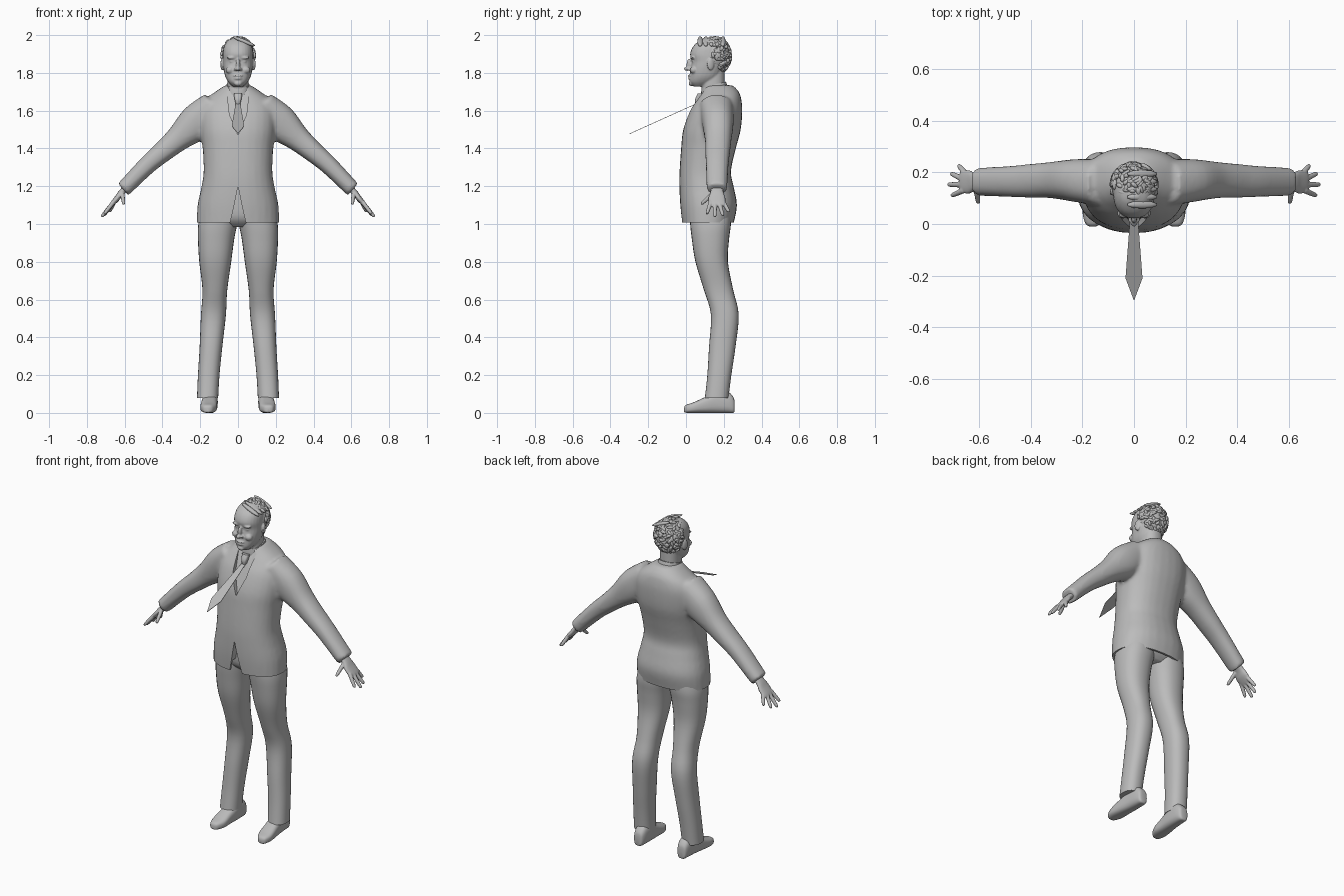
import bpy, bmesh, math, random
from mathutils import Vector, Matrix

cube = bpy.data.objects.get("Cube")
if cube:
    bpy.data.objects.remove(cube, do_unlink=True)

grey = bpy.data.materials.new("plain grey")
grey.use_nodes = True
grey.diffuse_color = (0.5, 0.5, 0.5, 1)
grey.node_tree.nodes["Principled BSDF"].inputs["Base Color"].default_value = (0.5, 0.5, 0.5, 1)


def finish(name, bm):
    """Turn a bmesh into a shaded object."""
    bmesh.ops.recalc_face_normals(bm, faces=bm.faces)
    mesh = bpy.data.meshes.new(name)
    bm.to_mesh(mesh)
    bm.free()
    mesh.materials.append(grey)
    obj = bpy.data.objects.new(name, mesh)
    bpy.context.collection.objects.link(obj)
    shade(obj)
    return obj


def shade(obj):
    obj.data.shade_smooth()
    obj.data.set_sharp_from_angle(angle=math.radians(45))


def spline(rows, steps):
    """Catmull-Rom resampling of section rows."""
    pts = [rows[0]] + list(rows) + [rows[-1]]
    out = []
    for i in range(len(rows) - 1):
        for k in range(steps):
            u = k / steps
            out.append([b + 0.5 * u * (c - a + u * (2*a - 5*b + 4*c - d + u * (3*(b - c) + d - a)))
                        for a, b, c, d in zip(*pts[i:i + 4])])
    return out + [list(rows[-1])]


def upright(t, a, b):
    return Vector((a, b, t))


def loft(name, rows, place=upright, power=2.3, sides=28, steps=4):
    """Skin rounded sections; a row is position, a min, a max, b min, b max."""
    bm = bmesh.new()
    rings = []
    for t, a0, a1, b0, b1 in spline(rows, steps):
        ring = []
        for i in range(sides):
            ang = math.tau * i / sides
            c, s = (math.copysign(abs(f) ** (2 / power), f) for f in (math.cos(ang), math.sin(ang)))
            ring.append(bm.verts.new(place(t, (a0 + a1 + c * (a1 - a0)) / 2, (b0 + b1 + s * (b1 - b0)) / 2)))
        rings.append(ring)
    for r, q in zip(rings, rings[1:]):
        for i in range(sides):
            j = (i + 1) % sides
            bm.faces.new((r[i], r[j], q[j], q[i]))
    bm.faces.new(rings[0])
    bm.faces.new(rings[-1])
    return finish(name, bm)


def body(rows):
    """Expand symmetric rows: height, half width, front, back."""
    return [(z, -w, w, f, b) for z, w, f, b in rows]


def blobs(name, items):
    """One mesh of ellipsoids, each with place, radii and rotation."""
    bm = bmesh.new()
    for loc, size, rot in items:
        m = Matrix.Translation(loc) @ rot.to_4x4() @ Matrix.Diagonal((*size, 1))
        bmesh.ops.create_icosphere(bm, subdivisions=2, radius=1, matrix=m)
    return finish(name, bm)


def prism(name, front, back):
    """Solid between two matching outlines."""
    bm = bmesh.new()
    f = [bm.verts.new(p) for p in front]
    b = [bm.verts.new(p) for p in back]
    bm.faces.new(f)
    bm.faces.new(b)
    for i in range(len(f)):
        j = (i + 1) % len(f)
        bm.faces.new((f[i], f[j], b[j], b[i]))
    return finish(name, bm)


def bake(obj):
    dg = bpy.context.evaluated_depsgraph_get()
    obj.data = bpy.data.meshes.new_from_object(obj.evaluated_get(dg))
    obj.modifiers.clear()
    shade(obj)


def fuse(name, parts, voxel, smooth):
    """Blend overlapping parts into one skin."""
    bm = bmesh.new()
    for p in parts:
        bm.from_mesh(p.data)
        bpy.data.objects.remove(p, do_unlink=True)
    obj = finish(name, bm)
    m = obj.modifiers.new("skin", 'REMESH')
    m.mode, m.voxel_size = 'VOXEL', voxel
    m = obj.modifiers.new("soften", 'SMOOTH')
    m.factor, m.iterations = 0.5, smooth
    bake(obj)
    return obj


def cut(obj, cutter):
    cutter.hide_render = True
    m = obj.modifiers.new("cut", 'BOOLEAN')
    m.operation, m.solver, m.object = 'DIFFERENCE', 'EXACT', cutter
    bake(obj)
    bpy.data.objects.remove(cutter, do_unlink=True)


def arm_space(side):
    """Along the arm, across it, and depth."""
    return lambda t, n, y: Vector((side * (0.2 + 0.75 * t + 0.66 * n), y, 1.56 - 0.66 * t + 0.75 * n))


# Jacket: torso and sleeves blended, then hem, vent and neckline cut
torso = loft("torso", body([
    (.95, .217, -.015, .245), (1.0, .218, -.021, .252), (1.1, .214, -.031, .27), (1.2, .193, -.035, .252),
    (1.28, .182, -.034, .238), (1.4, .187, -.026, .264), (1.5, .2, -.015, .29), (1.6, .2, .02, .298),
    (1.66, .17, .058, .293), (1.7, .12, .083, .28), (1.735, .068, .1, .248)]))
sleeves = [loft("sleeve", [
    (-.1, -.09, .08, .07, .25), (.03, -.1, .092, .085, .252), (.16, -.072, .064, .1, .241),
    (.27, -.058, .053, .102, .233), (.38, -.05, .047, .105, .225), (.556, -.056, .028, .11, .218)],
    arm_space(s)) for s in (1, -1)]
jacket = fuse("jacket", [torso] + sleeves, 0.011, 5)
cut(jacket, loft("hem_cutter", [(.9, -.4, .4, -.2, .5), (1.008, -.4, .4, -.2, .5)], power=8, steps=1))
cut(jacket, loft("lining_cutter", [(.98, -.206, .206, -.008, .24), (1.07, -.2, .2, -.015, .248)], steps=1))
vent = [(-.045, .99), (-.02, 1.1), (0, 1.2), (.02, 1.1), (.045, .99)]
cut(jacket, prism("vent_cutter", [(x, -.1, z) for x, z in vent], [(x, .04, z) for x, z in vent]))
neckline = [(0, 1.47), (.045, 1.58), (.066, 1.76), (-.066, 1.76), (-.045, 1.58)]
cut(jacket, prism("neckline_cutter", [(x, -.1, z) for x, z in neckline],
                  [(x, .42 * (z - 1.47) - .005, z) for x, z in neckline]))

# Trousers
loft("trouser_seat", body([(.985, .12, .06, .2), (1.03, .19, .02, .236), (1.12, .19, .012, .24),
                           (1.22, .17, .015, .22)]))
for side, label in ((1, "left"), (-1, "right")):
    loft(label + "_trouser_leg", [
        (.08, .105, .217, .1, .225), (.2, .098, .212, .113, .24), (.35, .083, .203, .122, .262),
        (.52, .064, .196, .132, .279), (.65, .057, .188, .095, .25), (.8, .036, .205, .05, .222),
        (.92, .02, .212, .031, .228), (1.0, .004, .21, .022, .238), (1.08, -.01, .19, .02, .236)],
        lambda t, a, b: Vector((side * a, b, t)))

    # Shoes, lofted from toe to heel
    loft(label + "_shoe", [
        (-.01, .15, .17, .006, .028), (0, .133, .187, .001, .042), (.04, .113, .199, 0, .056),
        (.1, .11, .195, 0, .083), (.16, .107, .188, 0, .11), (.22, .109, .182, 0, .112),
        (.25, .118, .174, 0, .085), (.257, .13, .162, .01, .06)],
        lambda t, a, b: Vector((side * a, t, b)), power=2.8)

    # Hand: palm with four fingers and a thumb
    arm = arm_space(side)
    parts = [loft("palm", [(.5, -.036, .002, .132, .196), (.57, -.035, -.003, .13, .198),
                           (.61, -.043, -.012, .118, .208), (.65, -.044, -.02, .122, .207),
                           (.662, -.04, -.026, .132, .2)], arm)]
    digits = [((.64, -.03, .131), (.718, -.045, .11)), ((.65, -.032, .153), (.738, -.047, .153)),
              ((.65, -.032, .176), (.725, -.05, .196)), ((.635, -.032, .197), (.69, -.055, .228)),
              ((.575, -.028, .14), (.605, -.075, .08))]
    for root, tip in digits:
        p, q = arm(*root), arm(*tip)
        turn = (q - p).to_track_quat('Z', 'Y')
        parts.append(loft("finger", [(t, -r, r, -r, r) for t, r in
                                     ((0, .0115), (.5, .0105), (.9, .0085), (1, .004))],
                          lambda t, a, b: p.lerp(q, t) + turn @ Vector((a, b, 0)), sides=10))
    fuse(label + "_hand", parts, 0.004, 2)

# Head: skull, neck and features blended
skull = loft("skull", body([
    (1.728, .028, .04, .1), (1.75, .05, .02, .15), (1.78, .067, .02, .18), (1.82, .076, .023, .2),
    (1.86, .08, .03, .215), (1.9, .08, .022, .22), (1.94, .074, .038, .215), (1.97, .055, .07, .19),
    (1.985, .025, .1, .16)]))
neck = loft("neck", body([(1.64, .06, .09, .21), (1.72, .056, .082, .205), (1.82, .056, .08, .205)]))
flat = Matrix.Identity(3)
features = [((0, .02, 1.845), (.012, .018, .032), flat), ((0, .006, 1.822), (.013, .017, .012), flat),
            ((0, .022, 1.785), (.027, .013, .006), flat), ((0, .022, 1.771), (.023, .012, .007), flat),
            ((0, .028, 1.744), (.022, .015, .014), flat)]
for s in (1, -1):
    features += [((s * .035, .036, 1.88), (.026, .014, .008), flat),
                 ((s * .032, .043, 1.861), (.014, .012, .009), flat),
                 ((s * .042, .041, 1.815), (.024, .02, .02), flat),
                 ((s * .014, .016, 1.82), (.009, .012, .008), flat),
                 ((s * .084, .13, 1.845), (.008, .02, .033), Matrix.Rotation(s * .3, 3, 'Z'))]
fuse("head", [skull, neck, blobs("features", features)], 0.0045, 2)

# Hair: cap, curly locks around the back and sides, combed locks on top
random.seed(4)
centre, radii = Vector((0, .15, 1.89)), Vector((.087, .086, .097))
hair = [(centre, radii, flat)]
while len(hair) < 190:
    d = Vector([random.gauss(0, 1) for _ in range(3)]).normalized()
    if d.z < -.85 or (d.y < -.1 and d.z < .65) or (d.y < .2 and d.z < -.1):
        continue
    rot = d.to_track_quat('Z', 'Y').to_matrix() @ Matrix.Rotation(random.uniform(0, math.pi), 3, 'Z')
    hair.append((centre + d * radii, (.009, random.uniform(.014, .022), .009), rot))
for i in range(5):
    hair.append(((.032, .075 + .03 * i, 1.967), (.066, .015, .011), Matrix.Rotation(.4, 3, 'Y')))
blobs("hair", hair)

# Shirt collar, higher at the nape
loft("shirt_collar", body([(1.68, .07, .08, .225), (1.71, .067, .08, .22), (1.738, .061, .083, .212)]),
     lambda t, a, b: Vector((a, b, t + .25 * (b - .15))))

# Tie: knot and a blade lifted forwards
loft("tie_knot", body([(1.635, .012, .05, .085), (1.66, .018, .048, .09), (1.69, .022, .062, .1)]), power=3)
blade = [(-.012, .065), (-.033, -.21), (0, -.298), (.033, -.21), (.012, .065)]
lift = lambda y: 1.645 - .45 * (.07 - y)
prism("tie_blade", [(x, y, lift(y)) for x, y in blade], [(x, y, lift(y) - .003) for x, y in blade])
